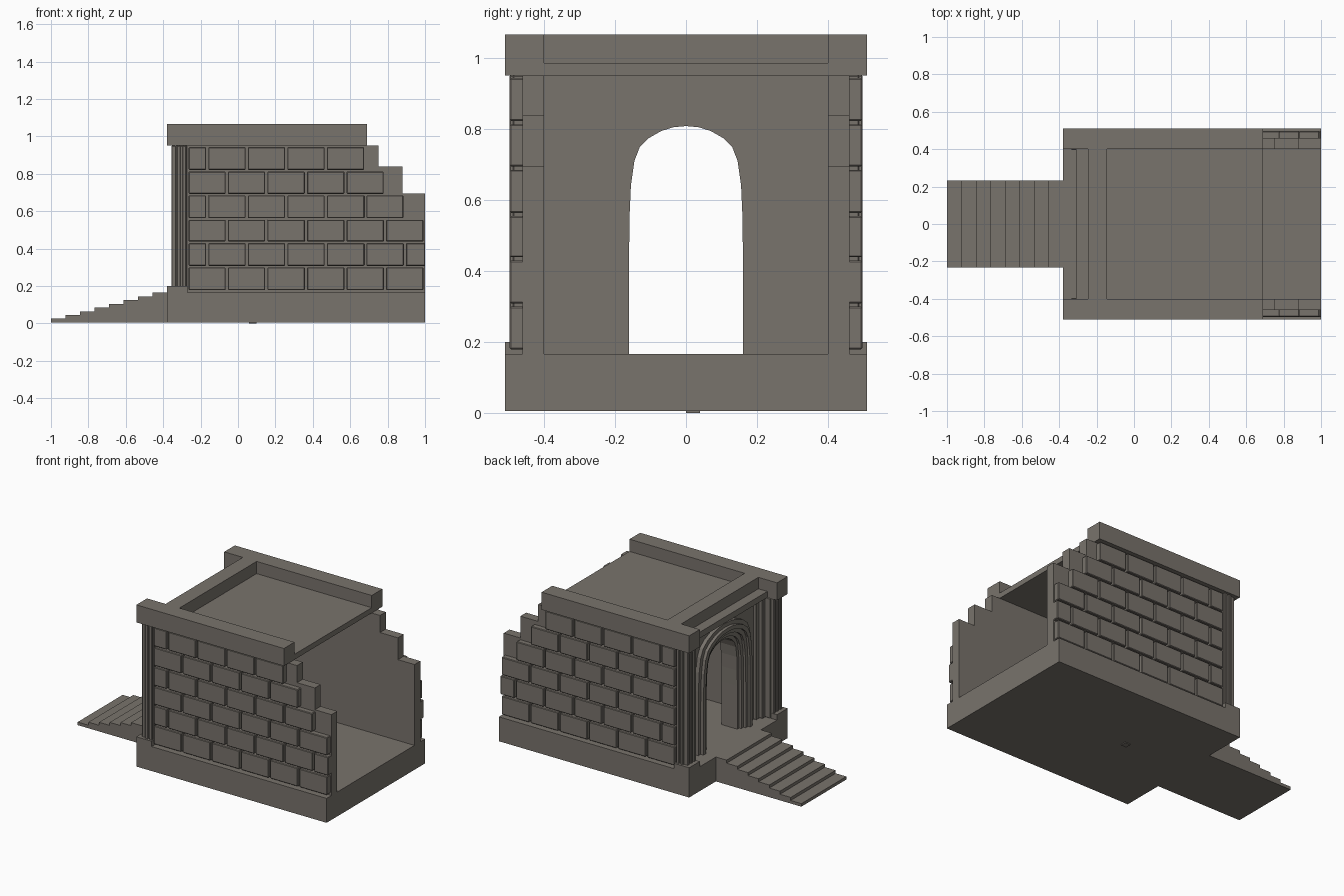
import bpy, bmesh

if "Cube" in bpy.data.objects:
    bpy.data.objects.remove(bpy.data.objects["Cube"])

stone = bpy.data.materials.new("stone")
stone.diffuse_color = (0.19, 0.172, 0.15, 1)
stone.use_nodes = True
stone.node_tree.nodes["Principled BSDF"].inputs["Base Color"].default_value = stone.diffuse_color


def finish(name, bm, bevel=0):
    bmesh.ops.recalc_face_normals(bm, faces=bm.faces[:])
    me = bpy.data.meshes.new(name)
    bm.to_mesh(me)
    bm.free()
    me.materials.append(stone)
    ob = bpy.data.objects.new(name, me)
    bpy.context.collection.objects.link(ob)
    if bevel:
        mod = ob.modifiers.new("worn_edges", 'BEVEL')
        mod.width = bevel
        mod.segments = 1
    return ob


def add_box(bm, x0, x1, y0, y1, z0, z1):
    vs = bmesh.ops.create_cube(bm, size=1)["verts"]
    for v in vs:
        v.co.x = x0 if v.co.x < 0 else x1
        v.co.y = y0 if v.co.y < 0 else y1
        v.co.z = z0 if v.co.z < 0 else z1


def boxes(name, items, bevel=0, side=1):
    bm = bmesh.new()
    for x0, x1, y0, y1, z0, z1 in items:
        ya, yb = sorted((y0 * side, y1 * side))
        add_box(bm, x0, x1, ya, yb, z0, z1)
    return finish(name, bm, bevel)


def prism(name, pts, direction):
    """Closed outline pushed along a direction vector."""
    bm = bmesh.new()
    face = bm.faces.new([bm.verts.new(p) for p in pts])
    ext = bmesh.ops.extrude_face_region(bm, geom=[face])
    bmesh.ops.translate(bm, vec=direction,
                        verts=[g for g in ext["geom"] if isinstance(g, bmesh.types.BMVert)])
    return finish(name, bm)


# Base platform with a small peg mark below
FLOOR, EAVE, TOP = 0.165, 0.95, 1.065
boxes("base", [(-0.38, 1, -0.51, 0.51, 0.005, FLOOR)])
boxes("base_peg", [(0.06, 0.10, 0.0, 0.04, 0, 0.01)])

# Stairs as one stepped profile
N = 8
run, rise = 0.62 / N, (FLOOR - 0.005) / N
prof = [(-1, 0.005)]
for i in range(N):
    z = 0.005 + rise * (i + 1)
    prof += [(-1 + run * i, z), (-1 + run * (i + 1), z)]
prof.append((-0.38, 0.005))
prism("stairs", [(x, -0.233, z) for x, z in prof], (0, 0.466, 0))

# Door outline, widened by d, from -y foot over the crown to +y foot
HALF = [(0.16, FLOOR), (0.16, 0.45), (0.159, 0.55), (0.155, 0.64), (0.145, 0.71),
        (0.13, 0.748), (0.105, 0.773), (0.07, 0.793), (0.035, 0.804)]


def arch(d):
    half = [(y * (0.16 + d) / 0.16,
             z if z < 0.45 else 0.45 + (z - 0.45) * (0.357 + d) / 0.357) for y, z in HALF]
    return [(-y, z) for y, z in half] + [(0, 0.807 + d)] + [(y, z) for y, z in half[::-1]]


# Front wall with arched doorway
outline = arch(0) + [(0.40, FLOOR), (0.40, EAVE), (-0.40, EAVE), (-0.40, FLOOR)]
prism("front_wall", [(-0.145, y, z) for y, z in outline], (-0.115, 0, 0))

# Stepped door mouldings
for i, (d0, d1, x) in enumerate([(0.02, 0.045, -0.275), (0.045, 0.07, -0.29),
                                 (0.07, 0.095, -0.305), (0.095, 0.12, -0.285)]):
    ring = arch(d0) + arch(d1)[::-1]
    prism(f"door_moulding_{i + 1}", [(-0.255, y, z) for y, z in ring], (x + 0.255, 0, 0))

# Roof slab and front cornice
boxes("roof_slab", [(-0.145, 0.69, -0.40, 0.40, EAVE, 0.985)])
boxes("front_cornice", [(-0.245, -0.145, -0.40, 0.40, EAVE, TOP)])
boxes("front_ledge", [(-0.31, -0.245, -0.40, 0.40, EAVE, 0.99)])

# Brick courses: top edges and right ends, staggered joints
LEVELS = [0.175, 0.305, 0.435, 0.56, 0.69, 0.818, 0.948]
ENDS = [1, 1, 1, 0.89, 0.785, 0.68]
GAP, PITCH, START = 0.006, 0.2115, -0.27
bricks = []
for row, end in enumerate(ENDS):
    x0 = START
    x1 = -0.06 if row % 2 == 0 else -0.165
    while x0 < end - 0.02:
        stop = min(x1, end)
        tail = 0 if stop == 1 else GAP
        bricks.append((x0 + GAP, stop - tail, 0.45, 0.496,
                       LEVELS[row] + GAP / 2, LEVELS[row + 1] - GAP))
        x0, x1 = x1, x1 + PITCH

# Side walls, bricks, beams, pedestals and pillars on both sides
WALL = [(-0.30, FLOOR), (1, FLOOR), (1, 0.695), (0.88, 0.695), (0.88, 0.838),
        (0.75, 0.838), (0.75, EAVE), (-0.30, EAVE)]
for label, s in (("left", 1), ("right", -1)):
    prism(f"side_wall_{label}", [(x, 0.40 * s, z) for x, z in WALL], (0, 0.06 * s, 0))
    boxes(f"bricks_{label}", bricks, 0.004, s)
    boxes(f"roof_beam_{label}", [(-0.38, 0.69, 0.40, 0.51, EAVE, TOP)], 0, s)
    boxes(f"pedestal_{label}", [(-0.38, -0.27, 0.40, 0.51, FLOOR - 0.01, 0.20)], 0, s)
    pillar = [(-0.335, -0.272, 0.395, 0.487, FLOOR, EAVE)]
    pillar += [(-0.355, -0.33, y, y + 0.02, FLOOR, EAVE) for y in (0.402, 0.435, 0.468)]
    pillar += [(x, x + 0.02, 0.48, 0.497, FLOOR, EAVE) for x in (-0.327, -0.297)]
    # Slim ribs beside the pillar on the front wall
    pillar += [(x, -0.25, y, y + 0.03, FLOOR, EAVE) for x, y in ((-0.30, 0.365), (-0.28, 0.33))]
    boxes(f"pillar_{label}", pillar, 0.003, s)
